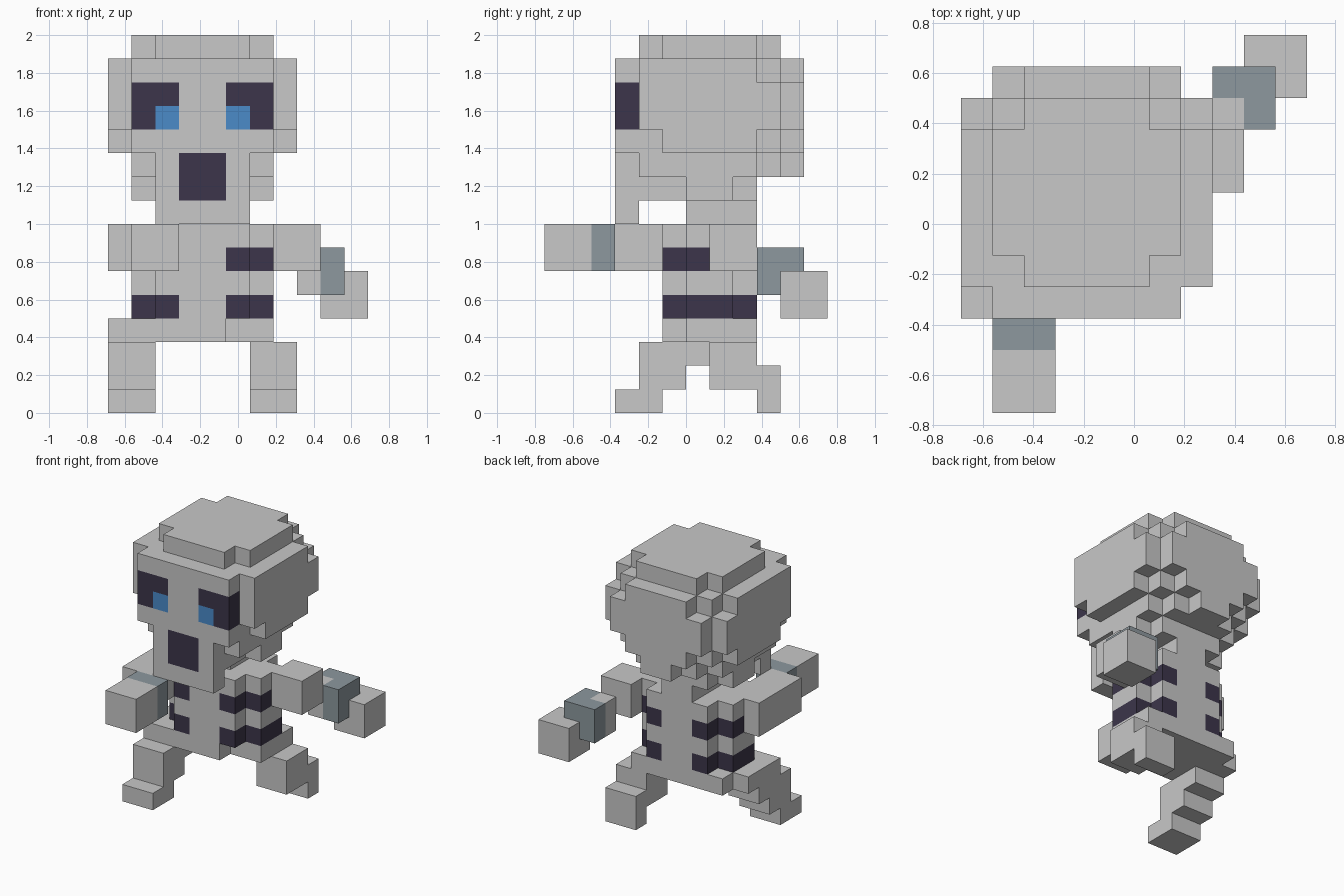
import bpy, bmesh, math
from mathutils import Vector

if "Cube" in bpy.data.objects:
    bpy.data.objects.remove(bpy.data.objects["Cube"])

U = 0.125                                  # edge of one block
ORIGIN = Vector((-0.6875, -0.75, 0.0))     # corner of block (0, 0, 0)


def material(name, rgb):
    m = bpy.data.materials.new(name)
    m.diffuse_color = (*rgb, 1)
    m.use_nodes = True
    m.node_tree.nodes["Principled BSDF"].inputs["Base Color"].default_value = m.diffuse_color
    return m


MATS = [material("bone_grey", (0.578, 0.578, 0.578)),
        material("dark_violet", (0.045, 0.036, 0.069)),
        material("eye_blue", (0.069, 0.258, 0.584)),
        material("slate_cuff", (0.266, 0.314, 0.342))]
GREY, DARK, BLUE, SLATE = range(4)
cells = {}                                 # block -> (part name, colour)


def box(part, x, y, z, colour=GREY):
    """Fill a block range; each range is (start, end) in block units."""
    for i in range(*x):
        for j in range(*y):
            for k in range(*z):
                cells[i, j, k] = (part, colour)


def paint(x, y, z, colour):
    """Recolour the blocks that already exist inside a range."""
    for c, (part, _) in list(cells.items()):
        if all(r[0] <= v < r[1] for v, r in zip(c, (x, y, z))):
            cells[c] = (part, colour)


# neck
box("neck", (3, 5), (6, 9), (8, 10))

# head: stacked, rounded layers
for x, y, z in [
    ((1, 7), (5, 9), (15, 16)), ((2, 6), (4, 10), (15, 16)),      # crown
    ((0, 8), (4, 9), (14, 15)), ((1, 7), (3, 10), (14, 15)),
    ((2, 6), (3, 11), (14, 15)),
    ((0, 8), (4, 10), (12, 14)), ((1, 7), (3, 11), (12, 14)),     # widest
    ((0, 8), (5, 9), (11, 12)), ((1, 7), (3, 10), (11, 12)),
    ((2, 6), (3, 11), (11, 12)),
    ((1, 7), (4, 9), (10, 11)), ((2, 6), (3, 10), (10, 11)),
    ((3, 5), (3, 11), (10, 11)),
    ((1, 7), (6, 8), (9, 10)), ((2, 6), (3, 9), (9, 10)),
    ((2, 6), (3, 4), (8, 9)),                                     # jaw
]:
    box("head", x, y, z)

# eyes and mouth
for a, b in ((1, 2), (5, 5)):
    paint((a, a + 2), (3, 4), (12, 14), DARK)
    paint((b, b + 1), (3, 4), (12, 13), BLUE)
paint((3, 5), (3, 4), (9, 11), DARK)

# torso with dark rib gaps on both sides of breastbone and spine
box("torso", (1, 7), (6, 8), (4, 8))
box("torso", (2, 6), (5, 9), (4, 8))
for z in (4, 6):
    for x in ((1, 3), (5, 7)):
        paint(x, (5, 9), (z, z + 1), DARK)

# hips
box("hips", (0, 5), (5, 8), (3, 4))
box("hips", (1, 7), (6, 9), (3, 4))

# left leg steps forward, right leg steps back
for z, y in ((2, (4, 7)), (1, (4, 6)), (0, (3, 5))):
    box("left_leg", (0, 2), y, (z, z + 1))
for z, y in ((2, (7, 9)), (1, (7, 10)), (0, (8, 10))):
    if z == 0:
        y = (9, 10)
    box("right_leg", (6, 8), y, (z, z + 1))

# left arm reaches forward
box("left_arm", (0, 2), (3, 7), (6, 8))
box("left_cuff", (1, 3), (2, 3), (6, 8), SLATE)
box("left_hand", (1, 3), (0, 2), (6, 8))

# right arm reaches sideways and back
box("right_arm", (7, 9), (7, 9), (6, 8))
box("right_cuff", (8, 10), (9, 11), (5, 7), SLATE)
box("right_arm", (8, 9), (9, 10), (5, 7))
box("right_hand", (9, 11), (10, 12), (4, 6))


def build(part):
    """Skin the outer faces of one part and merge flat areas of one colour."""
    bm = bmesh.new()
    verts = {}
    for c, (name, colour) in cells.items():
        if name != part:
            continue
        for axis in range(3):
            for side in (0, 1):
                n = list(c)
                n[axis] += 2 * side - 1
                if tuple(n) in cells:
                    continue
                ring = []
                for p, q in ((0, 0), (1, 0), (1, 1), (0, 1)):
                    v = list(c)
                    v[axis] += side
                    v[(axis + 1) % 3] += p
                    v[(axis + 2) % 3] += q
                    v = tuple(v)
                    if v not in verts:
                        verts[v] = bm.verts.new(ORIGIN + Vector(v) * U)
                    ring.append(verts[v])
                f = bm.faces.new(ring if side else ring[::-1])
                f.material_index = colour
    bmesh.ops.dissolve_limit(bm, angle_limit=math.radians(1), verts=bm.verts[:],
                             edges=bm.edges[:], delimit={'MATERIAL'})
    mesh = bpy.data.meshes.new(part)
    bm.to_mesh(mesh)
    bm.free()
    for m in MATS:
        mesh.materials.append(m)
    bpy.context.collection.objects.link(bpy.data.objects.new(part, mesh))


for part in sorted({p for p, _ in cells.values()}):
    build(part)
